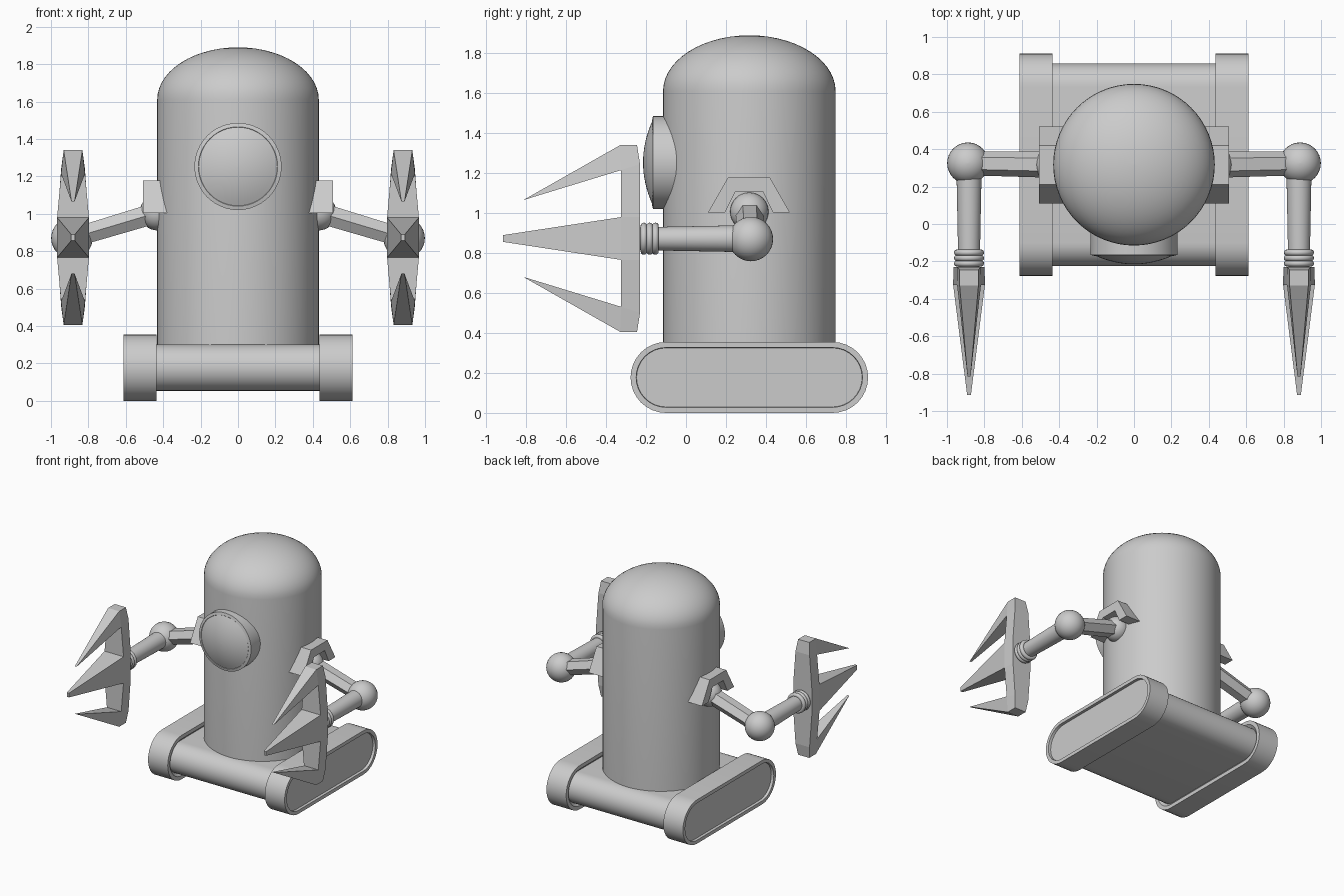
import bpy, bmesh, math
from mathutils import Vector, Matrix

if "Cube" in bpy.data.objects:
    bpy.data.objects.remove(bpy.data.objects["Cube"])

CY = 0.317  # y of the body axis


def finish(name, verts, faces, angle=30):
    me = bpy.data.meshes.new(name)
    me.from_pydata([tuple(v) for v in verts], [], faces)
    bm = bmesh.new()
    bm.from_mesh(me)
    bmesh.ops.remove_doubles(bm, verts=bm.verts, dist=1e-5)
    bmesh.ops.recalc_face_normals(bm, faces=bm.faces)
    bm.to_mesh(me)
    bm.free()
    ob = bpy.data.objects.new(name, me)
    bpy.context.collection.objects.link(ob)
    if angle:
        bpy.ops.object.select_all(action='DESELECT')
        ob.select_set(True)
        bpy.context.view_layer.objects.active = ob
        bpy.ops.object.shade_smooth_by_angle(angle=math.radians(angle))
    return ob


def loft(name, loops, angle=30):
    """Skin a list of equal-length loops and cap both ends."""
    n = len(loops[0])
    verts = [v for lp in loops for v in lp]
    faces = [(i * n + j, i * n + (j + 1) % n, (i + 1) * n + (j + 1) % n, (i + 1) * n + j)
             for i in range(len(loops) - 1) for j in range(n)]
    faces += [tuple(range(n)), tuple(range(len(verts) - n, len(verts)))]
    return finish(name, verts, faces, angle)


def lathe(name, profile, origin, direction, seg=48, angle=30, turn=0.0):
    """Revolve (radius, distance) pairs about an axis."""
    q = Vector(direction).to_track_quat('Z', 'Y')
    loops = []
    for r, d in profile:
        r = max(r, 0.0005)
        loops.append([Vector(origin) + q @ Vector((r * math.cos(a), r * math.sin(a), d))
                      for a in (turn + 2 * math.pi * k / seg for k in range(seg))])
    return loft(name, loops, angle)


def ball(name, centre, r):
    prof = [(r * math.sin(math.pi * k / 16), -r * math.cos(math.pi * k / 16)) for k in range(17)]
    return lathe(name, prof, centre, (0, 0, 1), 32)


def stadium(x, inset):
    r, half, n = 0.1775 - inset, 0.417, 16
    pts = []
    for side in (1, -1):
        for k in range(n + 1):
            a = side * math.pi / 2 - math.pi / 2 + (-math.pi / 2 + math.pi * k / n) + (math.pi / 2 - side * math.pi / 2) * 2
            pts.append((x, CY + side * half + r * math.cos(a), 0.1775 + r * math.sin(a)))
    return pts


# tracked base: axle block and both rimmed tracks in one loft along x
half = [(0.41, 0.053), (0.435, 0.03), (0.435, 0.0), (0.611, 0.0), (0.611, 0.028), (0.59, 0.03), (0.59, 0.053)]
sections = [(-x, i) for x, i in reversed(half)] + half
sections = [(x + (0.045 if abs(x) == 0.41 and x > 0 else -0.045 if abs(x) == 0.41 else 0), i) for x, i in sections]
loft("track_base", [stadium(x, i) for x, i in sections])

# domed body
dome = [(0.432 * math.cos(t), 1.61 + 0.28 * math.sin(t)) for t in (math.pi / 2 * k / 14 for k in range(15))]
lathe("body", [(0.432, 0.2)] + dome, (0, CY, 0), (0, 0, 1), 64)

# round eye with a bulging lens
lens = [(0.21 * math.cos(t), 0.17 + 0.045 * math.sin(t)) for t in (math.pi / 2 * k / 8 for k in range(9))]
lens = [(0.21 * (1 - k / 8), 0.168 + 0.047 * (1 - (1 - k / 8) ** 2)) for k in range(9)]
lathe("eye", [(0.233, -0.05), (0.233, 0.165), (0.212, 0.17)] + lens, (0, 0, 1.253), (0, -1, 0), 48)

# claw half-profile points: (y, z, half width)
Z0 = 0.873
upper = [(-0.23, Z0, 0.083), (-0.23, 0.98, 0.083), (-0.23, 1.245, 0.063), (-0.245, 1.34, 0.05),
         (-0.33, 1.34, 0.05), (-0.815, 1.065, 0.008), (-0.325, 1.215, 0.064), (-0.325, 0.98, 0.085),
         (-0.915, 0.89, 0.01), (-0.915, Z0, 0.01), (-0.325, Z0, 0.085)]
side_faces = [(0, 1, 7, 10), (1, 2, 6, 7), (2, 3, 4, 6), (4, 5, 6), (7, 8, 9, 10)]


def claw(name, cx):
    verts, faces = [], []
    n = len(upper)
    for flip in (1, -1):
        base = len(verts)
        for s in (1, -1):
            verts += [(cx + s * w, y, Z0 + flip * (z - Z0)) for y, z, w in upper]
        for f in side_faces:
            faces.append(tuple(base + i for i in f))
            faces.append(tuple(base + n + i for i in f))
        # outline band from spine middle round to the centre prong tip
        for i in range(9):
            faces.append((base + i, base + i + 1, base + n + i + 1, base + n + i))
    return finish(name, verts, faces, 0)


for label, s in (("right", 1), ("left", -1)):
    # arched shoulder bracket
    arch = [(0.11, 1.003), (0.21, 1.178), (0.42, 1.178), (0.52, 1.003),
            (0.435, 1.003), (0.385, 1.107), (0.247, 1.107), (0.195, 1.003)]
    loft(label + "_shoulder_bracket", [[(s * x, y, z) for y, z in arch] for x in (0.37, 0.507)], 0)
    # shoulder joint, six-sided upper arm, elbow
    shoulder, elbow = Vector((s * 0.43, 0.317, 1.007)), Vector((s * 0.888, 0.325, 0.87))
    ball(label + "_shoulder_ball", shoulder, 0.096)
    d = elbow - shoulder
    q = d.normalized()
    up = Vector((0, 1, 0)).cross(q).normalized()
    ring = [Vector((0, 1, 0)) * 0.07 * math.cos(math.pi * k / 3) + up * 0.064 * math.sin(math.pi * k / 3) for k in range(6)]
    loft(label + "_upper_arm", [[shoulder + v for v in ring], [elbow + v * 0.92 for v in ring]], 0)
    ball(label + "_elbow_ball", elbow, 0.111)
    # tapered forearm with three wrist rings
    cx = s * 0.882
    lathe(label + "_forearm", [(0.068, 0.0), (0.057, 0.56)], (cx, 0.325, 0.872), (0, -1, 0), 32)
    for k, y in enumerate((-0.153, -0.182, -0.211)):
        bpy.ops.mesh.primitive_torus_add(major_radius=0.064, minor_radius=0.0165, major_segments=32,
                                         minor_segments=12, location=(cx, y, 0.872),
                                         rotation=(math.pi / 2, 0, 0))
        bpy.context.object.name = f"{label}_wrist_ring_{k + 1}"
        bpy.ops.object.shade_smooth()
    # three-pronged claw
    claw(label + "_claw", cx)
